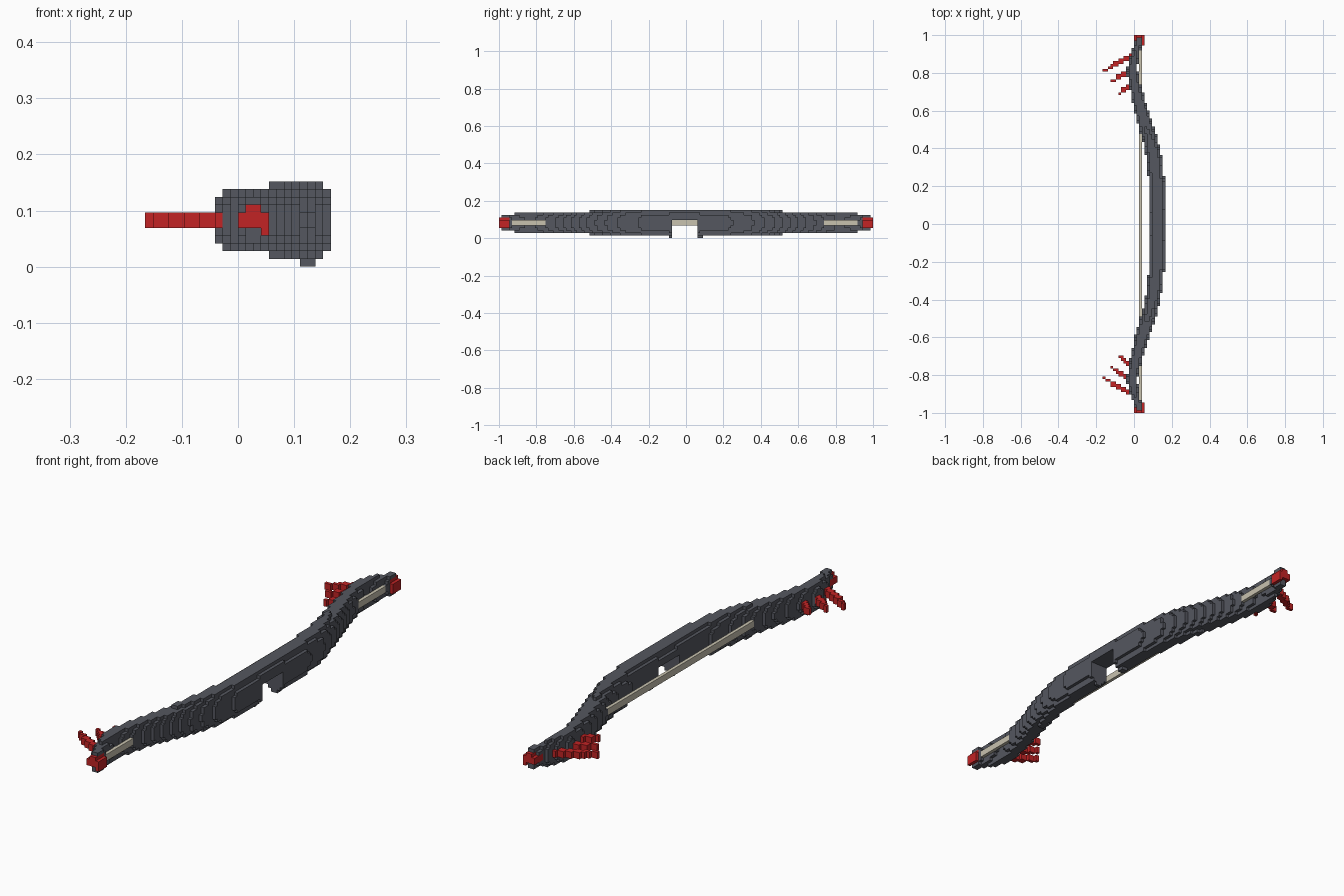
import bpy
import bmesh

cube = bpy.data.objects.get("Cube")
if cube:
    bpy.data.objects.remove(cube, do_unlink=True)

# Voxel grid: x, y and z cell counts
NX, NY, NZ = 24, 145, 12
S = 2 / NY
MID_Y, MID_Z = -0.005, 6 * S


def place(i, j, k):
    return ((i - NX / 2) * S, j * S - 1, k * S)


def centre(i, j, k):
    return place(i + 0.5, j + 0.5, k + 0.5)


def material(name, rgb):
    m = bpy.data.materials.new(name)
    m.use_nodes = True
    m.diffuse_color = (*rgb, 1)
    m.node_tree.nodes["Principled BSDF"].inputs["Base Color"].default_value = (*rgb, 1)
    return m


# One quad for every exposed cell side
SIDES = []
for axis in range(3):
    u, v = (axis + 1) % 3, (axis + 2) % 3
    for sign in (0, 1):
        quad = []
        for a, b in ((0, 0), (1, 0), (1, 1), (0, 1)):
            c = [0, 0, 0]
            c[axis], c[u], c[v] = sign, a, b
            quad.append(c)
        step = [0, 0, 0]
        step[axis] = 2 * sign - 1
        SIDES.append((step, quad if sign else quad[::-1]))


def voxel_object(name, cells, mat):
    bm = bmesh.new()
    corners = {}
    for cell in sorted(cells):
        for step, quad in SIDES:
            if tuple(p + d for p, d in zip(cell, step)) in cells:
                continue
            loop = []
            for c in quad:
                key = tuple(p + d for p, d in zip(cell, c))
                if key not in corners:
                    corners[key] = bm.verts.new(place(*key))
                loop.append(corners[key])
            bm.faces.new(loop)
    mesh = bpy.data.meshes.new(name)
    bm.to_mesh(mesh)
    bm.free()
    mesh.materials.append(mat)
    obj = bpy.data.objects.new(name, mesh)
    bpy.context.collection.objects.link(obj)
    return obj


# Limb stations: distance from grip, inner x, outer x, half height
STATIONS = [
    (0, .083, .166, .072), (.2, .082, .165, .072), (.35, .066, .148, .071),
    (.42, .053, .132, .068), (.5, .03, .112, .063), (.58, .008, .086, .059),
    (.66, -.01, .058, .058), (.74, -.027, .036, .058), (.82, -.04, .018, .057),
    (.89, -.024, .025, .052), (.95, .0, .041, .044), (1.01, .014, .055, .034),
]


def section(d):
    for a, b in zip(STATIONS, STATIONS[1:]):
        if d <= b[0]:
            t = (d - a[0]) / (b[0] - a[0])
            return [p + (q - p) * t for p, q in zip(a[1:], b[1:])]
    return STATIONS[-1][1:]


# Curved limbs with a rounded section
body = set()
for j in range(1, NY - 1):
    for i in range(NX):
        for k in range(NZ):
            x, y, z = centre(i, j, k)
            inner, outer, half = section(abs(y - MID_Y))
            dx = abs(x - (inner + outer) / 2) / ((outer - inner) / 2)
            dz = abs(z - MID_Z) / half
            if dx ** 2.5 + dz ** 2.5 <= 1:
                body.add((i, j, k))

# Arrow window in the grip, with small lips below it
body = {c for c in body if not (67 <= c[1] <= 76 and c[2] < 7)}
body |= {(i, j, 0) for i in (20, 21) for j in (66, 77, 78)}

# Red nocks at both ends
nocks = set()
for n in range(4):
    for j in (n, NY - 1 - n):
        nocks |= {(i, j, k) for i in range(12, 16) for k in (5, 6)}
        nocks |= {(i, j, 7) for i in (13, 14)} | {(15, j, 4)}
body -= nocks

# Straight string between the nocks
string = {(14, j, k) for j in range(4, NY - 4) for k in (5, 6)} - body

# Slanted spikes: base distance, tip distance, tip x, base x
SPIKES = [(.885, .81, -.165, -.02), (.80, .757, -.125, -.028), (.735, .69, -.083, -.015)]
spikes = set()
for base, tip, x_tip, x_base in SPIKES:
    for i in range(NX):
        x = centre(i, 0, 0)[0]
        t = (x - x_tip) / (x_base - x_tip)
        if -0.05 <= t <= 1:
            d = tip + (base - tip) * t
            for side in (-1, 1):
                j = int((MID_Y + side * d + 1) / S)
                rows = (j,) if t < .25 else (j, j + side)
                spikes |= {(i, r, k) for r in rows for k in (5, 6)}
spikes -= body

grey = material("dark grey", (.09, .095, .115))
red = material("red", (.54, .017, .018))
cream = material("pale cream", (.58, .54, .43))

voxel_object("bow_limbs", body, grey)
voxel_object("bow_string", string, cream)
voxel_object("end_nocks", nocks, red)
voxel_object("limb_spikes", spikes, red)
